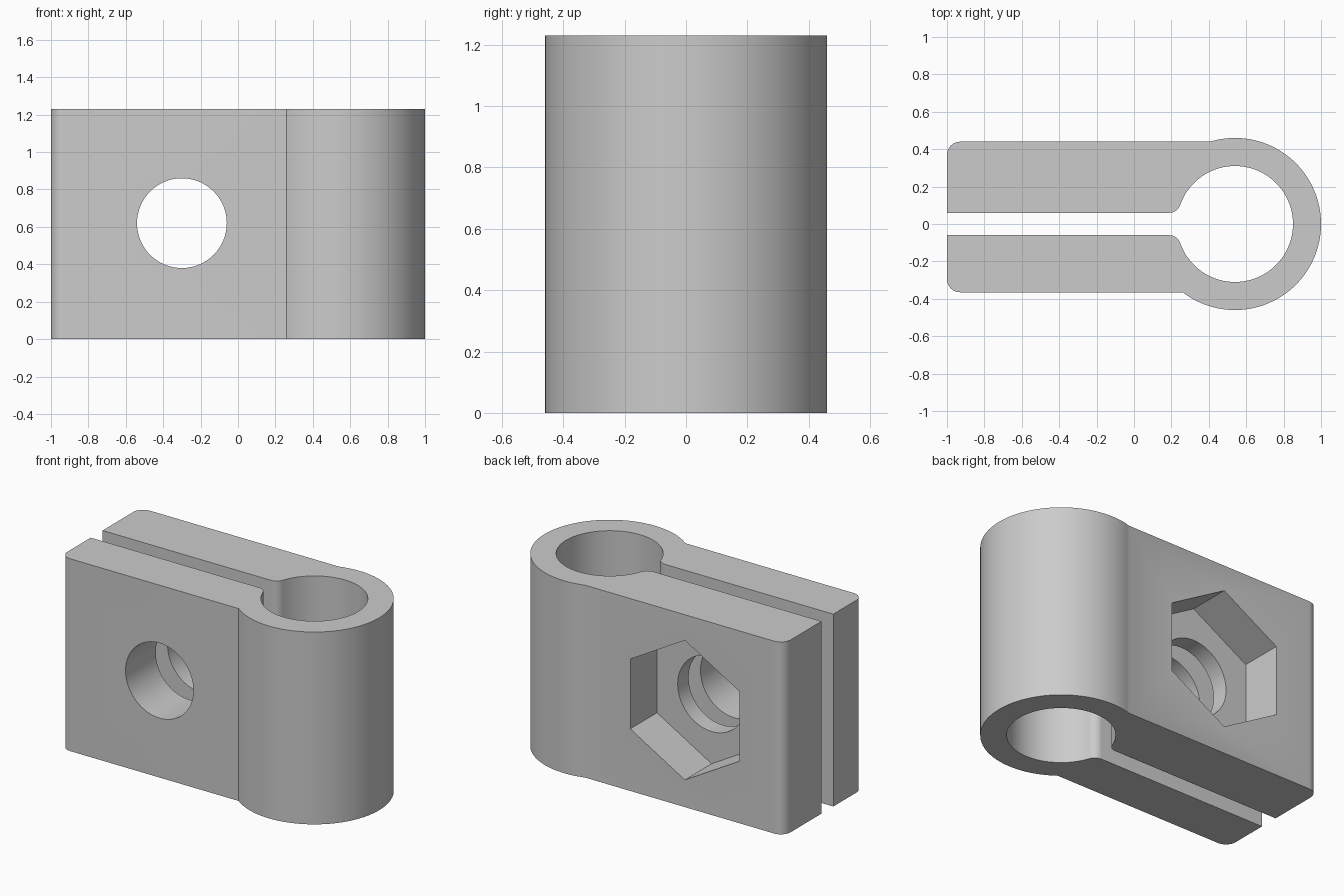
import bpy, bmesh
from math import sin, cos, pi, atan2, asin, sqrt, radians
from mathutils import Matrix, Vector

cube = bpy.data.objects.get("Cube")
if cube:
    bpy.data.objects.remove(cube)

HEIGHT = 1.23
RING_X, RING_R, BORE_R = 0.54, 0.46, 0.31
BACK_Y, FRONT_Y, SLIT = 0.44, -0.365, 0.06
CORNER, LIP = 0.07, 0.06
BOLT_X, BOLT_Z, BOLT_R = -0.3, 0.62, 0.24
NUT_R, NUT_FLOOR = 0.446, 0.17

grey = bpy.data.materials.new("plain_grey")
grey.use_nodes = True
colour = (0.6, 0.6, 0.6, 1)
grey.diffuse_color = colour
grey.node_tree.nodes["Principled BSDF"].inputs["Base Color"].default_value = colour


def arc(cx, cy, r, a0, a1, n):
    return [(cx + r * cos(a0 + (a1 - a0) * i / n),
             cy + r * sin(a0 + (a1 - a0) * i / n)) for i in range(n + 1)]


def make_object(name, bm):
    mesh = bpy.data.meshes.new(name)
    bmesh.ops.recalc_face_normals(bm, faces=bm.faces)
    bm.to_mesh(mesh)
    bm.free()
    obj = bpy.data.objects.new(name, mesh)
    bpy.context.collection.objects.link(obj)
    mesh.materials.append(grey)
    return obj


# Clamp outline: outer ring and arms, then slit and bore
lip_x = RING_X - sqrt((BORE_R + LIP) ** 2 - (SLIT + LIP) ** 2)
lip_y = SLIT + LIP
lip_angle = atan2(-lip_y, RING_X - lip_x)        # from lip centre to bore centre
bore_angle = pi + lip_angle                      # from bore centre to lip centre

upper_lip = arc(lip_x, lip_y, LIP, -pi / 2, lip_angle, 8)
lower_lip = [(x, -y) for x, y in reversed(upper_lip)]
outline = (
    arc(RING_X, 0, RING_R, asin(FRONT_Y / RING_R) * -1 + pi - 2 * pi,
        pi - asin(BACK_Y / RING_R), 96)
    + arc(-1 + CORNER, BACK_Y - CORNER, CORNER, pi / 2, pi, 8)
    + [(-1, SLIT)] + upper_lip
    + arc(RING_X, 0, BORE_R, bore_angle, -bore_angle, 80)[1:-1]
    + lower_lip + [(-1, -SLIT)]
    + arc(-1 + CORNER, FRONT_Y + CORNER, CORNER, pi, 1.5 * pi, 8)
)

bm = bmesh.new()
face = bm.faces.new([bm.verts.new((x, y, 0)) for x, y in outline])
top = bmesh.ops.extrude_face_region(bm, geom=[face])["geom"]
bmesh.ops.translate(bm, vec=(0, 0, HEIGHT),
                    verts=[v for v in top if isinstance(v, bmesh.types.BMVert)])
clamp = make_object("split_clamp", bm)


# Cutters for the bolt hole and the nut pocket, both along y
def cutter(name, sides, radius, y0, y1):
    bm = bmesh.new()
    place = (Matrix.Translation((BOLT_X, (y0 + y1) / 2, BOLT_Z))
             @ Matrix.Rotation(pi / 2, 4, 'X'))
    bmesh.ops.create_cone(bm, cap_ends=True, segments=sides, radius1=radius,
                          radius2=radius, depth=y1 - y0, matrix=place)
    obj = make_object(name, bm)
    obj.hide_render = True
    return obj


cutters = [cutter("bolt_hole_cutter", 64, BOLT_R, -0.8, 0.8),
           cutter("nut_pocket_cutter", 6, NUT_R, NUT_FLOOR, 0.8)]
for c in cutters:
    mod = clamp.modifiers.new(c.name, 'BOOLEAN')
    mod.operation = 'DIFFERENCE'
    mod.solver = 'EXACT'
    mod.object = c

# Apply the cuts, then remove the cutters
bpy.context.view_layer.update()
cut = bpy.data.meshes.new_from_object(
    clamp.evaluated_get(bpy.context.evaluated_depsgraph_get()))
clamp.modifiers.clear()
clamp.data = cut
for c in cutters:
    bpy.data.objects.remove(c)

bpy.ops.object.select_all(action='DESELECT')
clamp.select_set(True)
bpy.context.view_layer.objects.active = clamp
bpy.ops.object.shade_smooth_by_angle(angle=radians(30))
